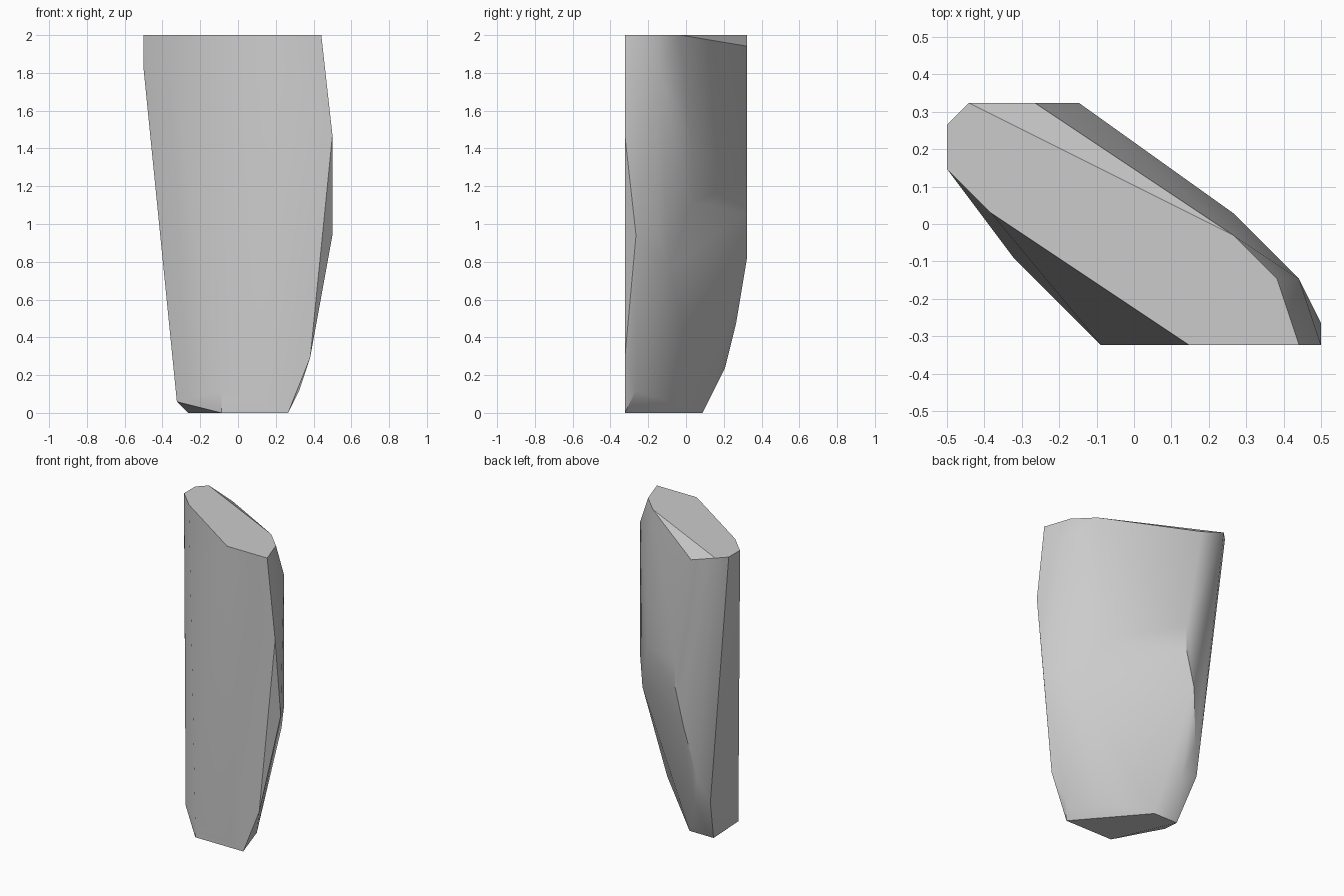
import bpy
import bmesh
import math

# Remove the default object if the scene has it
default = bpy.data.objects.get("Cube")
if default:
    bpy.data.objects.remove(default, do_unlink=True)

# Corners of the chipped stone on a regular lattice (x, y in half steps, z in whole steps)
STEP = 1 / 17
top_rim = [(-17, 9), (-17, 5), (-13, 1), (5, -11), (15, -11), (13, -5), (9, -1), (-15, 11)]
foot_rim = [(-9, 3), (-3, 3), (9, -11), (-3, -11)]
front_corners = [(3, -11, 28), (-3, -11, 2), (17, -11, 25), (13, -11, 5)]
right_corners = [(17, -9, 16), (11, -9, 2), (15, -5, 31), (15, -5, 16), (13, -3, 13)]
back_corners = [(9, 1, 24), (9, 1, 19), (-9, 11, 33), (-5, 11, 21), (-5, 11, 18),
                (-7, 11, 14), (-9, 9, 8), (-7, 7, 4)]
left_corners = [(-17, 5, 31), (-11, -3, 1), (-11, 7, 5)]


def lattice_point(x, y, z):
    return (x * STEP / 2, y * STEP / 2, z * STEP)


def flat_grey(name, value):
    material = bpy.data.materials.new(name)
    material.use_nodes = True
    colour = (value, value, value, 1)
    material.diffuse_color = colour
    material.node_tree.nodes["Principled BSDF"].inputs["Base Color"].default_value = colour
    return material


# Wrap one convex faceted skin around all the corners
corners = [(x, y, 34) for x, y in top_rim] + [(x, y, 0) for x, y in foot_rim]
corners += front_corners + right_corners + back_corners + left_corners
bm = bmesh.new()
for corner in corners:
    bm.verts.new(lattice_point(*corner))
hull = bmesh.ops.convex_hull(bm, input=bm.verts[:])
leftover = {g for g in hull["geom_interior"] + hull["geom_unused"]
            if isinstance(g, bmesh.types.BMVert)}
bmesh.ops.delete(bm, geom=list(leftover), context="VERTS")

# Merge the flat areas into single faces
bmesh.ops.dissolve_limit(bm, angle_limit=math.radians(0.5), verts=bm.verts[:], edges=bm.edges[:])
bmesh.ops.recalc_face_normals(bm, faces=bm.faces[:])

mesh = bpy.data.meshes.new("stone_slab")
bm.to_mesh(mesh)
bm.free()
mesh.materials.append(flat_grey("stone grey", 0.6))
stone = bpy.data.objects.new("stone_slab", mesh)
bpy.context.collection.objects.link(stone)

# Smooth the gentle bends and keep the strong edges sharp
bpy.ops.object.select_all(action="DESELECT")
stone.select_set(True)
bpy.context.view_layer.objects.active = stone
bpy.ops.object.shade_smooth_by_angle(angle=math.radians(35))
